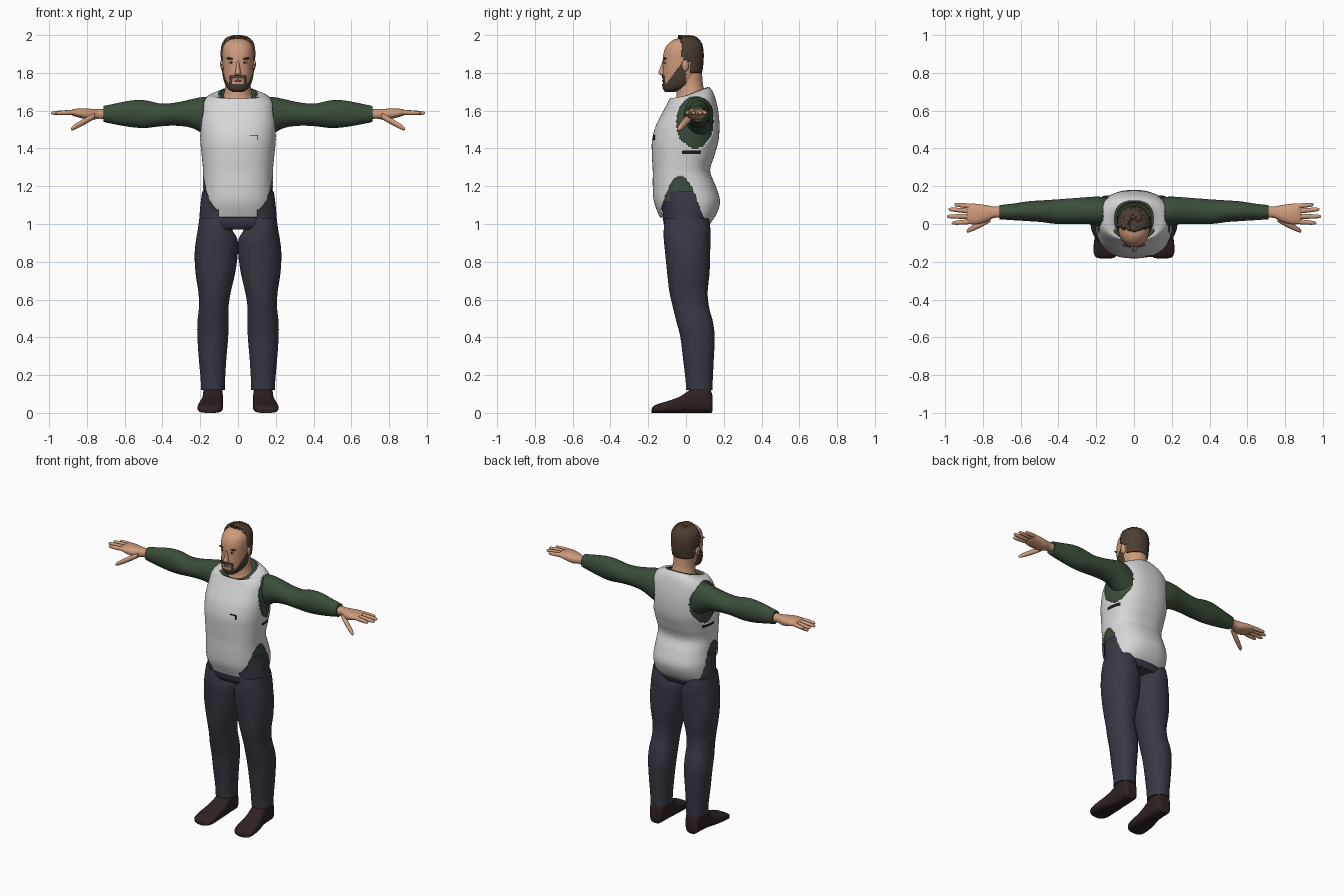
import bpy, bmesh, math, random
from mathutils import Vector

random.seed(4)
cube = bpy.data.objects.get("Cube")
if cube:
    bpy.data.objects.remove(cube, do_unlink=True)


def material(name, *rgb):
    mat = bpy.data.materials.new(name)
    mat.use_nodes = True
    mat.diffuse_color = (*rgb, 1)
    mat.node_tree.nodes["Principled BSDF"].inputs["Base Color"].default_value = (*rgb, 1)
    return mat


white = material("vest white", .68, .68, .68)
green = material("shirt green", .042, .075, .042)
navy = material("trouser navy", .04, .04, .06)
brown = material("shoe brown", .028, .015, .015)
skin = material("skin", .62, .33, .2)
hair = material("hair brown", .075, .048, .03)
dark = material("dark", .012, .012, .012)
eye_white = material("eye white", .6, .55, .5)
lip = material("lip", .38, .16, .11)

parts = []


def finish(name, bm, mats, mirror=False):
    mesh = bpy.data.meshes.new(name)
    bmesh.ops.recalc_face_normals(bm, faces=bm.faces)
    bm.to_mesh(mesh)
    bm.free()
    obj = bpy.data.objects.new(name, mesh)
    bpy.context.collection.objects.link(obj)
    for mat in mats:
        mesh.materials.append(mat)
    if mirror:
        obj.modifiers.new("mirror", "MIRROR").use_mirror_merge = False
    parts.append(obj)
    return obj


def smooth_rings(rings, sub):
    """Catmull-Rom interpolation between measured sections."""
    out = []
    for i in range(len(rings) - 1):
        a, b, c, d = (rings[max(0, min(len(rings) - 1, i + k))] for k in (-1, 0, 1, 2))
        for s in range(sub):
            t = s / sub
            out.append([q + .5 * t * (r - p + t * (2 * p - 5 * q + 4 * r - u + t * (3 * (q - r) + u - p)))
                        for p, q, r, u in zip(a, b, c, d)])
    return out + [list(rings[-1])]


def loft(name, rings, mats, axis="z", seg=32, sub=4, power=2.0, mirror=False,
         keep=None, paint=None, cap=True, jitter=None):
    """Sections are (position, low, high, low, high, tilt) along an axis."""
    order = {"z": (1, 2, 0), "x": (0, 1, 2), "y": (1, 0, 2)}[axis]
    bm = bmesh.new()
    rows = []
    for t, a0, a1, b0, b1, tilt in smooth_rings([(*r, 0)[:6] for r in rings], sub):
        row = []
        for k in range(seg):
            ang = math.tau * (k + .5) / seg
            c, s = math.cos(ang), math.sin(ang)
            u = math.copysign(abs(c) ** (2 / power), c)
            v = math.copysign(abs(s) ** (2 / power), s)
            p = (t + tilt * v, (a0 + a1) / 2 + u * (a1 - a0) / 2, (b0 + b1) / 2 + v * (b1 - b0) / 2)
            if axis == "z":
                co = Vector((p[1], p[2], p[0]))
            else:
                co = Vector([p[i] for i in order])
            if jitter:
                co += jitter(co)
            row.append(bm.verts.new(co))
        rows.append(row)
    for low, high in zip(rows, rows[1:]):
        for k in range(seg):
            n = (k + 1) % seg
            bm.faces.new((low[k], low[n], high[n], high[k]))
    if cap:
        bm.faces.new(rows[0])
        bm.faces.new(rows[-1])
    if keep:
        drop = [f for f in bm.faces if not keep(f.calc_center_median())]
        bmesh.ops.delete(bm, geom=drop, context="FACES")
    if paint:
        for f in bm.faces:
            f.material_index = paint(f.calc_center_median())
    return finish(name, bm, mats, mirror)


def blob(name, centre, size, mat, mirror=False, turn=0):
    bm = bmesh.new()
    bmesh.ops.create_uvsphere(bm, u_segments=16, v_segments=10, radius=1)
    ca, sa = math.cos(turn), math.sin(turn)
    for v in bm.verts:
        x, y, z = (v.co[i] * size[i] for i in range(3))
        v.co = Vector(centre) + Vector((x * ca - z * sa, y, x * sa + z * ca))
    return finish(name, bm, [mat], mirror)


def box(name, low, high, mat):
    bm = bmesh.new()
    bmesh.ops.create_cube(bm, size=1)
    for v in bm.verts:
        v.co = [low[i] + (v.co[i] + .5) * (high[i] - low[i]) for i in range(3)]
    return finish(name, bm, [mat])


def symmetric(rows, grow=0):
    return [(r[0], -r[1] - grow, r[1] + grow, r[2] - grow, r[3] + grow, *r[4:]) for r in rows]


# Torso sections: height, half width, front, back, tilt
torso = [(1.0, .185, -.12, .125), (1.05, .19, -.145, .16), (1.12, .192, -.17, .18),
         (1.2, .187, -.176, .158), (1.28, .185, -.176, .128), (1.36, .192, -.18, .15),
         (1.44, .2, -.18, .172), (1.52, .203, -.16, .177), (1.59, .198, -.125, .172),
         (1.645, .188, -.098, .16, .005), (1.68, .155, -.085, .145, .015), (1.69, .105, -.075, .125, .035)]


def vest_area(p):
    arm = ((p.y - .05) / .1) ** 2 + ((p.z - 1.54) / .137) ** 2 < 1
    hip = p.z < 1.25 - 16 * (p.y + .03) ** 2
    hem = p.z < (1.035 if p.y < 0 else 1.01)
    return not hem and not (abs(p.x) > .1 and (arm or hip))


def vest_paint(p):
    return int(abs(p.x) > .17 and 1.367 < p.z < 1.388 and -.02 < p.y < .08)


vest = loft("vest", symmetric(torso), [white, dark], seg=120, sub=8, power=2.4,
            keep=vest_area, paint=vest_paint, cap=False)
rim = vest.modifiers.new("thickness", "SOLIDIFY")
rim.thickness = .006
collar = [(1.685, .088, -.066, .112, .03), (1.68, .08, -.06, .1, .028)]
loft("shirt_body", symmetric(torso[2:], -.009) + symmetric(collar), [green], seg=64, power=2.4)
box("pocket_top", (.06, -.175, 1.468), (.105, -.166, 1.472), dark)
box("pocket_side", (.1, -.174, 1.445), (.104, -.165, 1.47), dark)

# Sleeves, running outward along x: depth range, height range
loft("sleeve", [(.13, -.02, .14, 1.44, 1.67), (.19, -.01, .145, 1.48, 1.672), (.25, 0, .142, 1.51, 1.66),
                (.33, 0, .136, 1.52, 1.643), (.41, 0, .13, 1.517, 1.638), (.49, .01, .125, 1.508, 1.655),
                (.56, .015, .12, 1.512, 1.655), (.64, .02, .108, 1.525, 1.64), (.712, .025, .1, 1.54, 1.625)],
     [green], axis="x", mirror=True)

# Hands
loft("palm", [(.69, .032, .093, 1.555, 1.61), (.74, .032, .092, 1.557, 1.608), (.78, .012, .1, 1.55, 1.61),
              (.83, -.002, .107, 1.56, 1.612), (.87, 0, .107, 1.572, 1.608), (.885, .01, .1, 1.58, 1.6)],
     [skin], axis="x", seg=24, power=2.4, mirror=True)


def digit(name, start, end, r):
    path = []
    for t, k in ((0, .9), (.3, 1.05), (.6, 1), (.88, .8), (.97, .5), (1, .1)):
        x, y, z = Vector(start).lerp(Vector(end), t)
        path.append((x, y - r * k, y + r * k, z - r * k, z + r * k))
    loft(name, path, [skin], axis="x", seg=12, sub=2, mirror=True)


for name, y, tip_x, tip_y in (("little_finger", .093, .95, .103), ("ring_finger", .067, .982, .078),
                              ("middle_finger", .04, .99, .04), ("index_finger", .013, .965, .005)):
    digit(name, (.85, y, 1.592), (tip_x, tip_y, 1.587), .0125)
digit("thumb", (.76, .025, 1.572), (.885, -.038, 1.502), .017)

# Trousers
loft("trouser_hips", symmetric([(.972, .17, -.1, .115), (1.0, .203, -.118, .128), (1.06, .203, -.125, .14),
                                (1.12, .197, -.135, .14), (1.172, .19, -.145, .135)]), [navy], seg=48, power=2.3)
loft("trouser_leg", [(1.03, .03, .205, -.11, .12), (.97, .03, .213, -.118, .13), (.92, .003, .222, -.118, .13),
                     (.84, .001, .23, -.11, .128), (.74, .015, .225, -.1, .125), (.64, .038, .21, -.088, .115),
                     (.56, .05, .207, -.07, .122), (.48, .05, .215, -.05, .143), (.4, .052, .215, -.03, .152),
                     (.28, .062, .207, -.015, .147), (.18, .068, .198, -.003, .142), (.12, .07, .196, 0, .14)],
     [navy], seg=40, power=2.2, mirror=True)

# Shoes, running back along y: width range, height range
loft("shoe", [(-.182, .12, .18, 0, .02), (-.172, .095, .205, 0, .036), (-.14, .082, .214, 0, .05),
              (-.08, .08, .21, 0, .068), (-.03, .08, .2, 0, .088), (.01, .08, .19, 0, .115),
              (.06, .08, .186, 0, .15), (.115, .083, .183, 0, .15), (.135, .092, .174, 0, .11),
              (.14, .105, .16, .01, .09)], [brown], axis="y", power=3, mirror=True)

# Neck and head
loft("neck", symmetric([(1.65, .088, -.07, .1, .025), (1.69, .075, -.052, .097, .02), (1.74, .066, -.05, .09),
                        (1.8, .066, -.05, .085)]), [skin])
head = [(1.7, .025, -.105, -.06), (1.715, .048, -.117, -.01), (1.74, .064, -.122, .04),
        (1.78, .075, -.123, .07), (1.82, .08, -.122, .08), (1.86, .082, -.123, .085),
        (1.9, .084, -.12, .086), (1.935, .08, -.108, .08), (1.96, .066, -.088, .066),
        (1.977, .042, -.062, .042), (1.983, .012, -.03, .012)]
loft("head", symmetric(head), [skin], seg=48, power=2.15)
loft("nose", [(1.785, -.012, .012, -.128, -.105), (1.792, -.018, .018, -.141, -.1),
              (1.803, -.016, .016, -.147, -.1), (1.825, -.011, .011, -.138, -.1),
              (1.85, -.009, .009, -.129, -.1), (1.87, -.006, .006, -.123, -.1)], [skin], seg=16)
blob("ear", (.083, -.004, 1.838), (.011, .019, .032), skin, True, -.15)
blob("eye", (.035, -.107, 1.855), (.015, .01, .007), eye_white, True)
blob("iris", (.035, -.115, 1.855), (.006, .0035, .006), dark, True)
blob("eyebrow", (.038, -.111, 1.875), (.024, .009, .0055), hair, True, .1)


# Beard and hair as shells over the head
def beard_area(p):
    jaw = p.z < 1.742 + 1.35 * max(0, p.y + .105) and p.y < .0
    front = p.y < -.085 and abs(p.x) < .046
    moustache = front and 1.768 < p.z < 1.788
    sides = front and abs(p.x) > .03 and p.z < 1.785
    return p.z < 1.86 and (jaw or moustache or sides)


def hair_area(p):
    hairline = -.028 - .012 * math.cos(p.x * 45) if p.z > 1.93 else -.018
    nape = 1.8 if p.y > .025 else 1.86
    return p.y > hairline and p.z > nape


def tousle(co):
    if co.z < 1.92:
        return Vector((0, 0, 0))
    return Vector((0, 0, random.uniform(-.003, .004)))


loft("beard", symmetric(head, .005), [hair], seg=96, sub=8, power=2.15, keep=beard_area)
raised = [(r[0] + .1 * (r[0] - 1.85), *r[1:]) for r in head[3:]]
scalp = loft("hair", symmetric(raised, .008), [hair], seg=72, sub=6, power=2.25, keep=hair_area, jitter=tousle)
thick = scalp.modifiers.new("thickness", "SOLIDIFY")
thick.thickness = .014
for x, y, size in ((-.05, -.012, .02), (-.015, -.018, .024), (.02, -.018, .026), (.052, -.01, .022)):
    blob("hair_tuft", (x, y, 1.972 - abs(x) * .2), (size, .022, .026), hair, turn=.3)
blob("mouth", (0, -.122, 1.759), (.02, .006, .005), lip)

# Shading
bpy.ops.object.select_all(action="DESELECT")
for part in parts:
    part.select_set(True)
bpy.context.view_layer.objects.active = parts[0]
bpy.ops.object.shade_smooth_by_angle(angle=math.radians(50))
